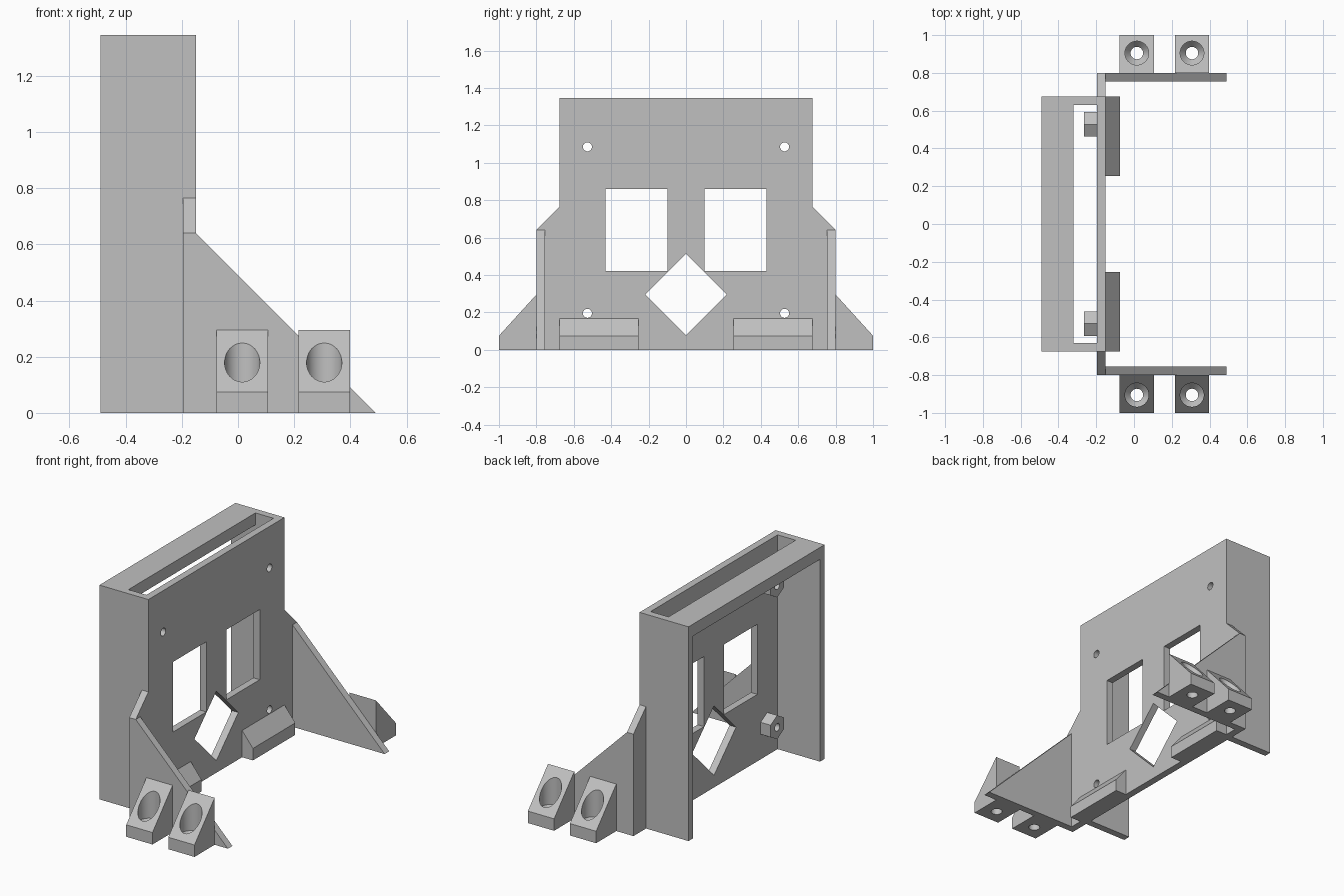
import bpy, bmesh, math
from mathutils import Vector

cube = bpy.data.objects.get("Cube")
if cube:
    bpy.data.objects.remove(cube, do_unlink=True)

grey = bpy.data.materials.new("light grey")
grey.use_nodes = True
grey.diffuse_color = (0.53, 0.53, 0.53, 1)
grey.node_tree.nodes["Principled BSDF"].inputs["Base Color"].default_value = grey.diffuse_color

PLACE = {
    "x": lambda u, v, w: Vector((w, u, v)),
    "y": lambda u, v, w: Vector((u, w, v)),
    "z": lambda u, v, w: Vector((u, v, w)),
}


def loft(name, axis, sections):
    """Closed solid through (height, outline) sections stacked along an axis."""
    bm = bmesh.new()
    rings = [[bm.verts.new(PLACE[axis](u, v, w)) for u, v in pts] for w, pts in sections]
    for a, b in zip(rings, rings[1:]):
        for i in range(len(a)):
            j = (i + 1) % len(a)
            bm.faces.new((a[i], a[j], b[j], b[i]))
    bm.faces.new(rings[0])
    bm.faces.new(rings[-1])
    bmesh.ops.recalc_face_normals(bm, faces=bm.faces)
    mesh = bpy.data.meshes.new(name)
    bm.to_mesh(mesh)
    bm.free()
    mesh.materials.append(grey)
    ob = bpy.data.objects.new(name, mesh)
    bpy.context.collection.objects.link(ob)
    return ob


def prism(name, axis, pts, lo, hi):
    return loft(name, axis, [(lo, pts), (hi, pts)])


def rect(u0, u1, v0, v1):
    return [(u0, v0), (u1, v0), (u1, v1), (u0, v1)]


def ring(u, v, r, n=32):
    """Regular polygon with one corner pointing up."""
    turns = [math.tau * i / n for i in range(n)]
    return [(u + r * math.sin(t), v + r * math.cos(t)) for t in turns]


def cut(ob, cutters):
    bpy.context.view_layer.objects.active = ob
    for cutter in cutters:
        cutter.hide_render = True
        mod = ob.modifiers.new("cut", "BOOLEAN")
        mod.operation, mod.solver, mod.object = "DIFFERENCE", "EXACT", cutter
        bpy.ops.object.modifier_apply(modifier=mod.name)
        bpy.data.objects.remove(cutter, do_unlink=True)


def smooth(ob):
    bpy.ops.object.select_all(action="DESELECT")
    ob.select_set(True)
    bpy.context.view_layer.objects.active = ob
    bpy.ops.object.shade_smooth_by_angle(angle=math.radians(25))


BACK, PLATE, FACE = -0.49, -0.195, -0.15
TOP, SIDE, INNER = 1.345, 0.675, 0.63
SCREW_Y, SCREW_Z = 0.527, (0.195, 1.085)

# Main plate with shouldered outline
half = [(0.8, 0), (0.8, 0.64), (SIDE, 0.765), (SIDE, TOP)]
plate = prism("main_plate", "x", half + [(-y, z) for y, z in reversed(half)], PLATE, FACE)

# Windows, diamond opening and screw holes
cutters = [prism("diamond_cutter", "x", ring(0, 0.295, 0.218, 4), -0.3, 0)]
for s in (-1, 1):
    cutters.append(prism("window_cutter", "x", rect(s * 0.1, s * 0.43, 0.42, 0.86), -0.3, 0))
    for z in SCREW_Z:
        cutters.append(prism("screw_cutter", "x", ring(s * SCREW_Y, z, 0.024), -0.3, 0))
cut(plate, cutters)
smooth(plate)

# Top beam, leaving a slot in front of the plate
prism("top_beam", "x", rect(-INNER, INNER, TOP - 0.075, TOP), BACK, -0.32)

for s, label in ((-1, "right"), (1, "left")):
    # Housing side wall
    y0, y1 = sorted((s * INNER, s * SIDE))
    prism(f"{label}_side_wall", "y", rect(BACK, PLATE, 0, TOP), y0, y1)

    # Triangular brace
    y0, y1 = sorted((s * 0.755, s * 0.8))
    prism(f"{label}_brace", "y", [(FACE, 0), (0.49, 0), (FACE, 0.64)], y0, y1)

    # Chamfered ledge at the foot of the plate
    y0, y1 = sorted((s * 0.255, s * SIDE))
    prism(f"{label}_ledge", "y",
          [(FACE, 0), (-0.075, 0), (-0.075, 0.075), (FACE, 0.168)], y0, y1)

    # Hexagonal standoffs behind the plate
    for z, level in zip(SCREW_Z, ("lower", "upper")):
        post = prism(f"{label}_{level}_standoff", "x",
                     ring(s * SCREW_Y, z, 0.075, 6), -0.265, PLATE)
        cut(post, [prism("screw_cutter", "x", ring(s * SCREW_Y, z, 0.024), -0.3, 0)])
        smooth(post)

    # Sloped mounting feet with countersunk holes
    for x, spot in ((0.015, "inner"), (0.307, "outer")):
        foot = prism(f"{label}_{spot}_foot", "x",
                     [(s * 0.8, 0), (s, 0), (s, 0.075), (s * 0.8, 0.295)],
                     x - 0.091, x + 0.091)
        y = s * 0.905
        wide, narrow = ring(x, y, 0.063), ring(x, y, 0.033)
        cut(foot, [loft("countersink_cutter", "z",
                        [(-0.1, narrow), (0.04, narrow), (0.075, wide), (0.4, wide)])])
        smooth(foot)
